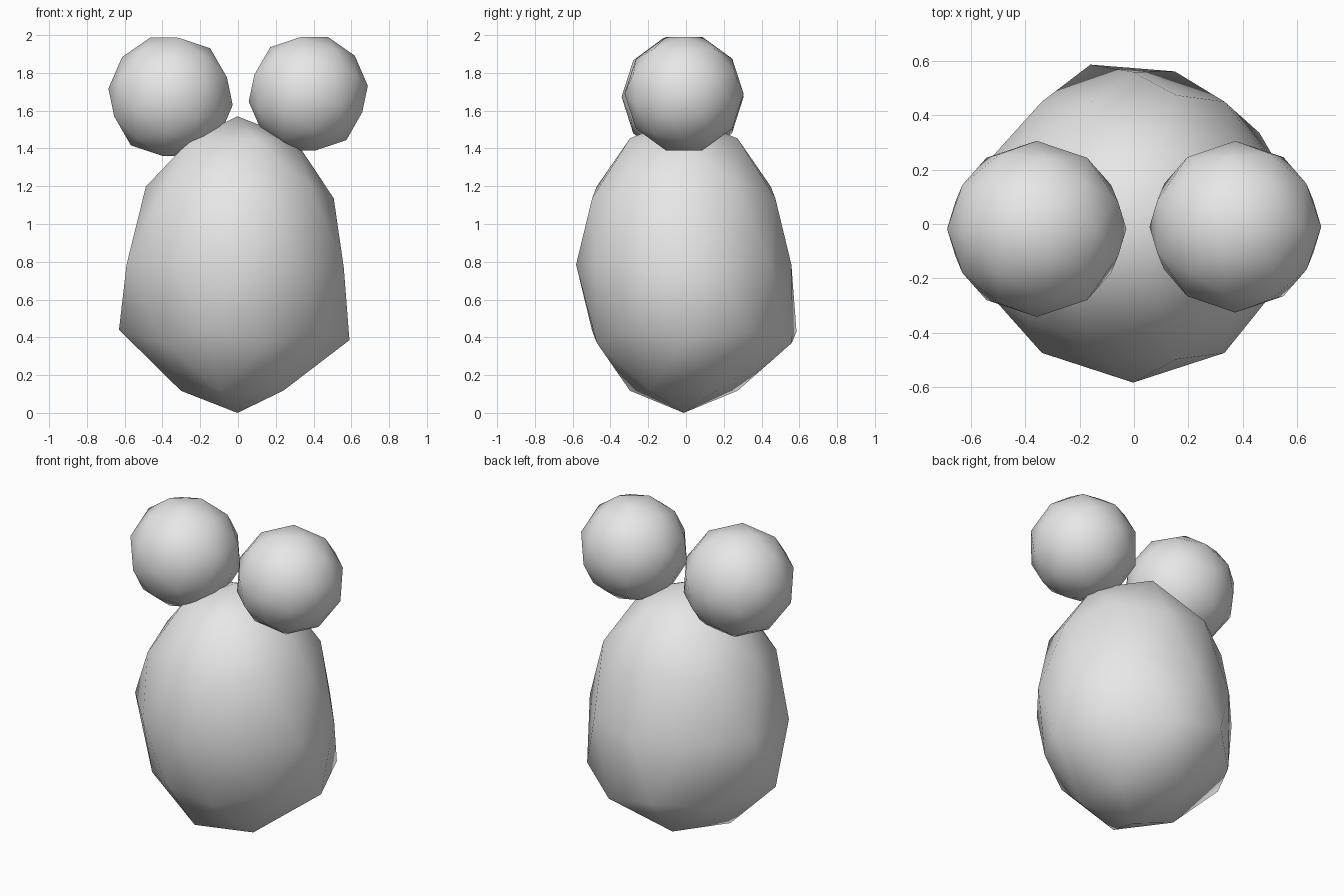
import bpy
import bmesh
from math import radians
from mathutils import Matrix, Vector

cube = bpy.data.objects.get("Cube")
if cube:
    bpy.data.objects.remove(cube, do_unlink=True)

# One plain grey for everything
grey = bpy.data.materials.new("plain_grey")
grey.use_nodes = True
grey.diffuse_color = (0.8, 0.8, 0.8, 1)
grey.node_tree.nodes["Principled BSDF"].inputs["Base Color"].default_value = (0.8, 0.8, 0.8, 1)


def ball(name, centre, size, tilt=0, mirrored=False, bulges=()):
    """Smooth-shaded low-poly ball; bulges are points its nearest corners are pulled to."""
    bm = bmesh.new()
    bmesh.ops.create_icosphere(bm, subdivisions=2, radius=1)
    flip = Matrix.Diagonal((-1 if mirrored else 1, 1, 1, 1))
    place = (Matrix.Translation(centre) @ Matrix.Diagonal((*size, 1))
             @ flip @ Matrix.Rotation(radians(tilt), 4, "Y"))
    bm.transform(place)
    if mirrored:
        bmesh.ops.reverse_faces(bm, faces=bm.faces[:])
    for point in map(Vector, bulges):
        corner = min(bm.verts, key=lambda v: (v.co - point).length)
        corner.co = point
    for face in bm.faces:
        face.smooth = True
    mesh = bpy.data.meshes.new(name)
    bm.to_mesh(mesh)
    bm.free()
    mesh.materials.append(grey)
    obj = bpy.data.objects.new(name, mesh)
    bpy.context.collection.objects.link(obj)
    return obj


# Egg-shaped body, its lower sides and back pulled outward
ball("body", (-0.003, -0.012, 0.785), (0.57, 0.57, 0.785), bulges=[
    (-0.63, 0, 0.44),
    (0.59, -0.01, 0.385),
    (-0.16, 0.585, 0.43),
    (0.15, 0.56, 0.37),
    (0.46, 0.335, 0.43),
    (-0.43, 0.33, 0.37),
    (-0.59, -0.19, 0.785),
    (-0.59, 0.17, 0.785),
    (0.56, -0.19, 0.77),
    (0.56, 0.165, 0.77),
])

# Two round balls resting on the shoulders, tilted outward
ball("left_ball", (0.372, -0.01, 1.69), (0.318, 0.315, 0.318), tilt=19)
ball("right_ball", (-0.357, -0.018, 1.673), (0.332, 0.323, 0.332), tilt=19, mirrored=True)
